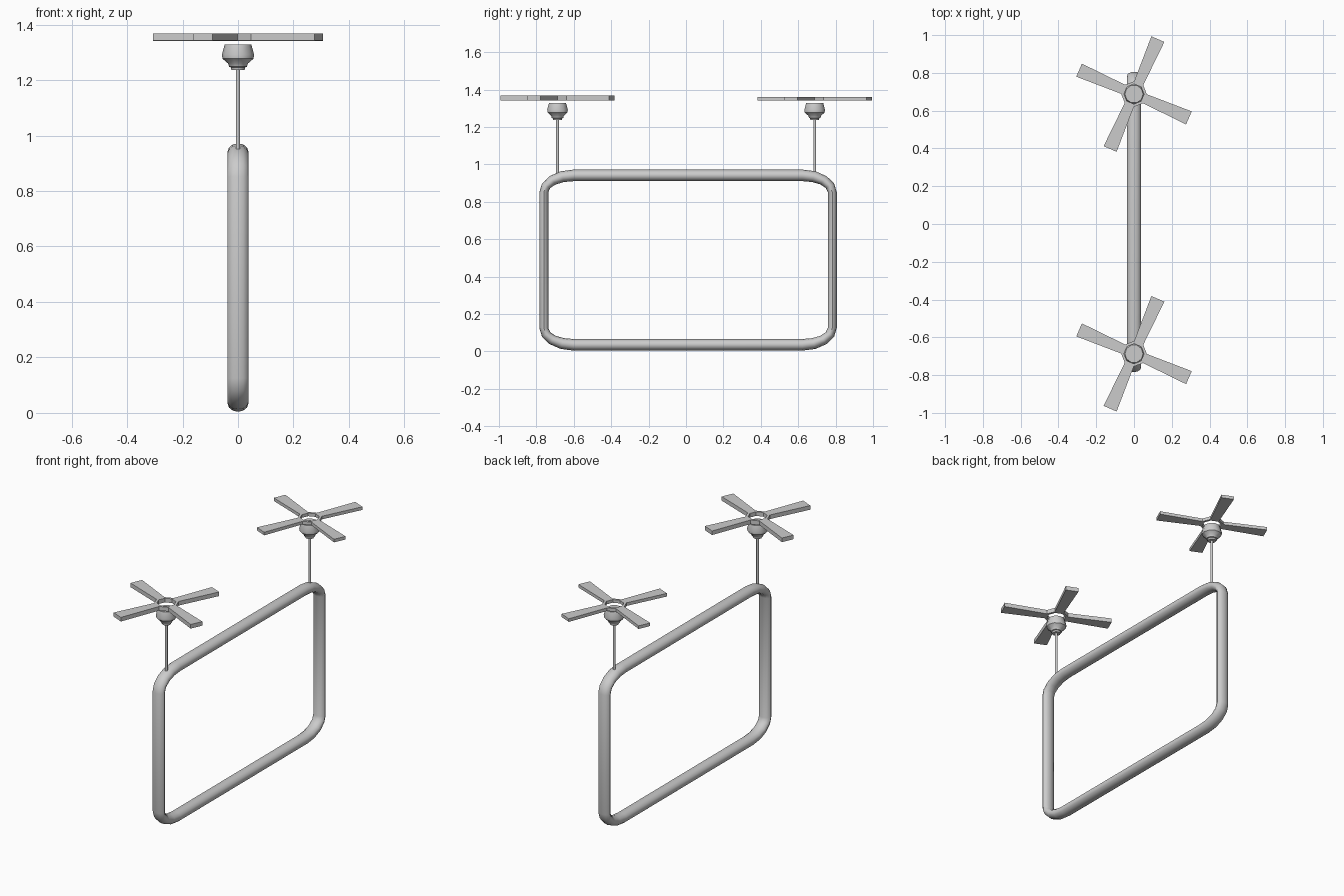
import bpy, bmesh
from math import cos, sin, pi, radians

if "Cube" in bpy.data.objects:
    bpy.data.objects.remove(bpy.data.objects["Cube"])


def finish(bm, name, angle=None):
    bmesh.ops.recalc_face_normals(bm, faces=bm.faces)
    mesh = bpy.data.meshes.new(name)
    bm.to_mesh(mesh)
    bm.free()
    ob = bpy.data.objects.new(name, mesh)
    bpy.context.collection.objects.link(ob)
    if angle:
        bpy.ops.object.select_all(action='DESELECT')
        ob.select_set(True)
        bpy.context.view_layer.objects.active = ob
        bpy.ops.object.shade_smooth_by_angle(angle=radians(angle))
    return ob


def bridge(bm, a, b):
    n = len(a)
    for i in range(n):
        bm.faces.new((a[i], a[(i + 1) % n], b[(i + 1) % n], b[i]))


def lathe(name, profile, y, sides, angle):
    bm = bmesh.new()
    rings = [[bm.verts.new((r * cos(2 * pi * i / sides), y + r * sin(2 * pi * i / sides), z))
              for i in range(sides)] for r, z in profile]
    for a, b in zip(rings, rings[1:]):
        bridge(bm, a, b)
    bm.faces.new(rings[0])
    bm.faces.new(rings[-1])
    finish(bm, name, angle)


# Rounded rectangular tube frame with an oval section
def frame():
    cy, cz, hy, hz = 0.011, 0.488, 0.771, 0.453
    ry, rz, seg, sides = 0.16, 0.09, 4, 12
    bm = bmesh.new()
    rings = []
    for q, (sy, sz) in enumerate(((1, 1), (-1, 1), (-1, -1), (1, -1))):
        for k in range(seg + 1):
            t = (q + k / seg) * pi / 2
            y = cy + sy * (hy - ry) + ry * cos(t)
            z = cz + sz * (hz - rz) + rz * sin(t)
            ring = []
            for i in range(sides):
                a = 2 * pi * i / sides
                ring.append(bm.verts.new((0.038 * cos(a),
                                          y + 0.024 * sin(a) * cos(t),
                                          z + 0.031 * sin(a) * sin(t))))
            rings.append(ring)
    for i, ring in enumerate(rings):
        bridge(bm, ring, rings[(i + 1) % len(rings)])
    finish(bm, "tube_frame", 45)


# Four flared blades around an open octagonal ring
def blades(name, y, z0, z1):
    outer, inner = [], []
    for i in range(8):
        a = radians(66.5 - 22.5 + 45 * i)
        outer.append((0.068 * cos(a), 0.068 * sin(a)))
        inner.append((0.053 * cos(a), 0.053 * sin(a)))
    bm = bmesh.new()
    ov = [bm.verts.new((p[0], y + p[1], z0)) for p in outer]
    iv = [bm.verts.new((p[0], y + p[1], z0)) for p in inner]
    bridge(bm, ov, iv)
    for k in range(4):
        a = radians(66.5 + 90 * k)
        tips = [bm.verts.new((0.317 * cos(a) - s * 0.0375 * sin(a),
                              y + 0.317 * sin(a) + s * 0.0375 * cos(a), z0)) for s in (-1, 1)]
        bm.faces.new((ov[2 * k], tips[0], tips[1], ov[2 * k + 1]))
    ext = bmesh.ops.extrude_face_region(bm, geom=bm.faces[:], use_keep_orig=True)
    top = [v for v in ext["geom"] if isinstance(v, bmesh.types.BMVert)]
    bmesh.ops.translate(bm, verts=top, vec=(0, 0, z1 - z0))
    finish(bm, name)


frame()
HUB = [(0.024, 1.236), (0.026, 1.246), (0.032, 1.248), (0.036, 1.260),
       (0.056, 1.277), (0.058, 1.292), (0.048, 1.328), (0.02, 1.328), (0.02, 1.322)]
for label, y, z0, z1 in (("front", -0.687, 1.342, 1.367), ("back", 0.688, 1.340, 1.359)):
    # Thin pole, stepped hub and rotor
    lathe(label + "_pole", [(0.008, 0.93), (0.008, 1.24)], y, 10, 45)
    lathe(label + "_hub", HUB, y, 10, 40)
    blades(label + "_blades", y, z0, z1)
